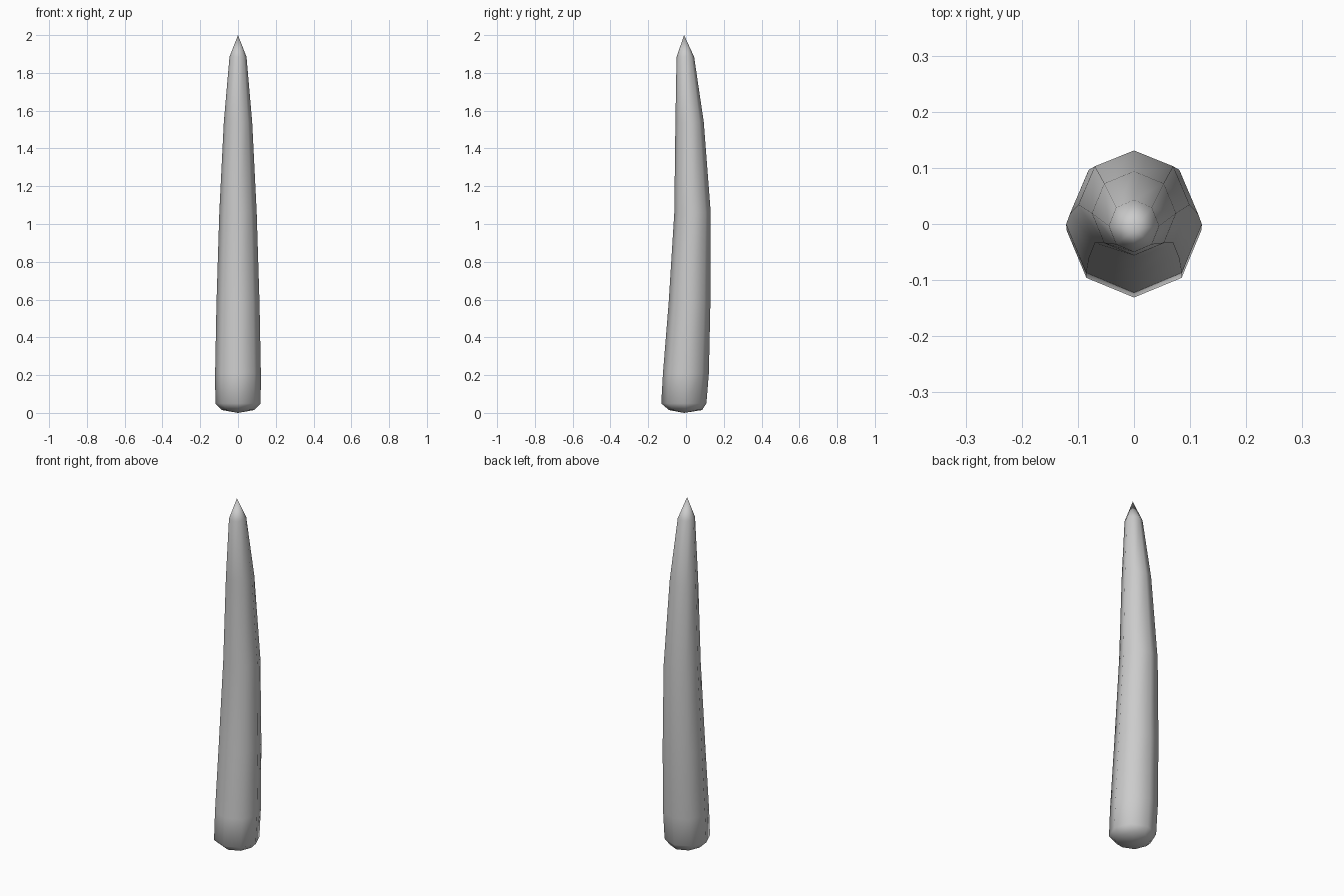
import bpy, bmesh, math

if "Cube" in bpy.data.objects:
    bpy.data.objects.remove(bpy.data.objects["Cube"])

SIDES = 8
# Cross-sections from base to tip: z, front y, back y, half width
SECTIONS = [
    (0.015, -0.09, 0.085, 0.085),
    (0.05, -0.131, 0.108, 0.12),
    (0.21, -0.122, 0.121, 0.121),
    (0.58, -0.092, 0.129, 0.114),
    (1.06, -0.062, 0.131, 0.099),
    (1.54, -0.056, 0.094, 0.075),
    (1.885, -0.05, 0.043, 0.045),
]

bm = bmesh.new()

# Curved tapering shaft
rings = []
for z, front, back, half_width in SECTIONS:
    centre, depth = (front + back) / 2, (back - front) / 2
    rings.append([bm.verts.new((half_width * math.cos(a), centre + depth * math.sin(a), z))
                  for a in (2 * math.pi * i / SIDES for i in range(SIDES))])
for lower, upper in zip(rings, rings[1:]):
    for i in range(SIDES):
        j = (i + 1) % SIDES
        bm.faces.new((lower[i], lower[j], upper[j], upper[i]))

# Pointed tip and slightly domed base
tip = bm.verts.new((0, -0.01, 2.0))
base = bm.verts.new((0, -0.01, 0.0))
for i in range(SIDES):
    j = (i + 1) % SIDES
    bm.faces.new((rings[-1][i], rings[-1][j], tip))
    bm.faces.new((rings[0][j], rings[0][i], base))

for face in bm.faces:
    face.smooth = True
bmesh.ops.recalc_face_normals(bm, faces=bm.faces)

mesh = bpy.data.meshes.new("curved_spike")
bm.to_mesh(mesh)
bm.free()
spike = bpy.data.objects.new("curved_spike", mesh)
bpy.context.collection.objects.link(spike)
